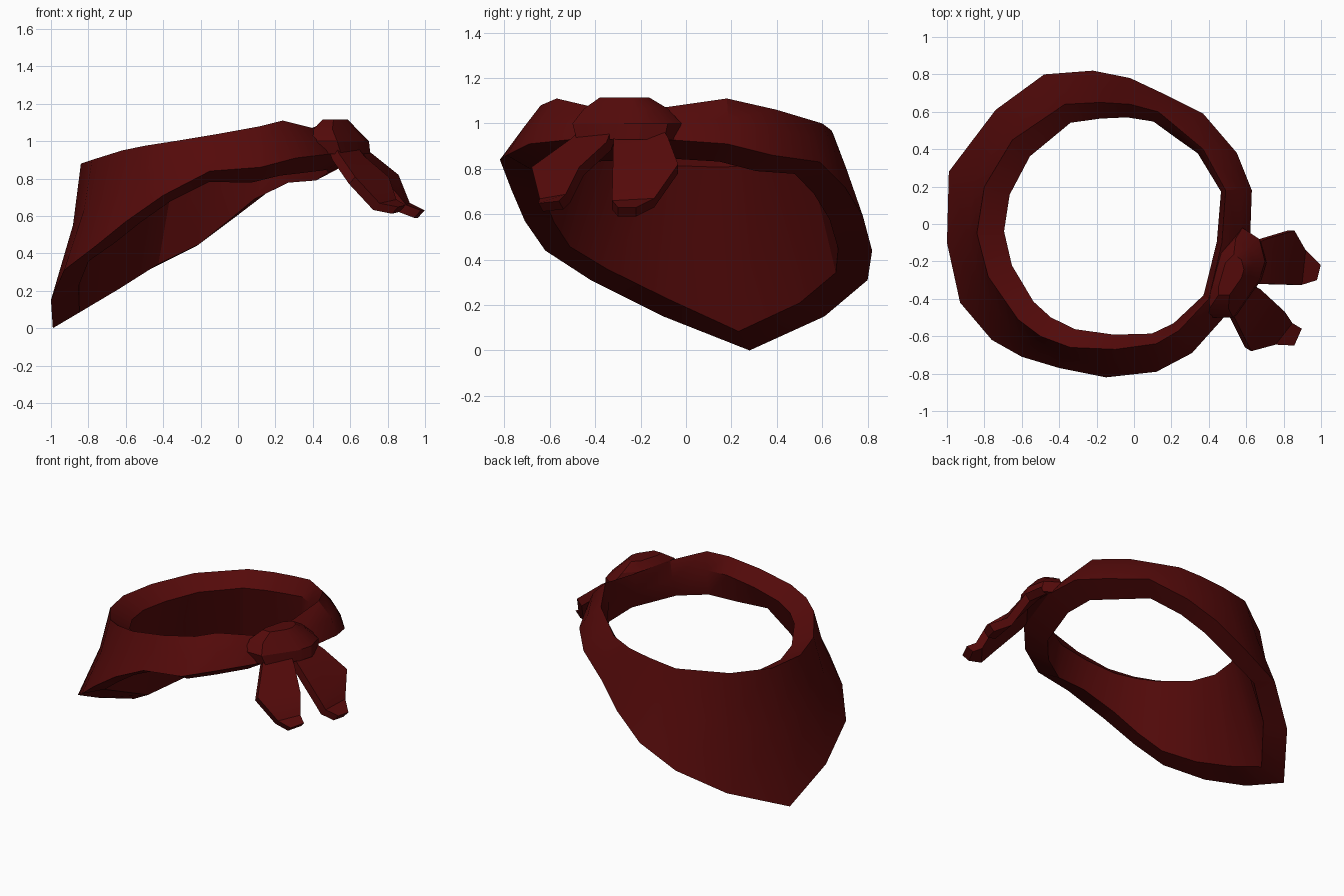
import bpy
import bmesh
import math
from mathutils import Vector

default_cube = bpy.data.objects.get("Cube")
if default_cube:
    bpy.data.objects.remove(default_cube, do_unlink=True)

# One dark red cloth material for every part
cloth = bpy.data.materials.new("dark_red_cloth")
cloth.use_nodes = True
cloth.diffuse_color = (0.088, 0.003, 0.003, 1)
cloth.node_tree.nodes["Principled BSDF"].inputs["Base Color"].default_value = cloth.diffuse_color
cloth.node_tree.nodes["Principled BSDF"].inputs["Roughness"].default_value = 0.9


def finish(name, bm):
    """Turn a bmesh into a named, coloured object with angle-based smoothing."""
    bmesh.ops.recalc_face_normals(bm, faces=bm.faces)
    mesh = bpy.data.meshes.new(name)
    bm.to_mesh(mesh)
    bm.free()
    mesh.materials.append(cloth)
    part = bpy.data.objects.new(name, mesh)
    bpy.context.collection.objects.link(part)
    bpy.ops.object.select_all(action="DESELECT")
    bpy.context.view_layer.objects.active = part
    part.select_set(True)
    bpy.ops.object.shade_smooth_by_angle(angle=math.radians(30))


def loft(bm, rings, closed=False):
    """Join successive rings of points with quads; cap the ends unless closed."""
    rows = [[bm.verts.new(point) for point in ring] for ring in rings]
    for i in range(len(rows) if closed else len(rows) - 1):
        lower, upper = rows[i], rows[(i + 1) % len(rows)]
        size = len(lower)
        for j in range(size):
            k = (j + 1) % size
            bm.faces.new((lower[j], lower[k], upper[k], upper[j]))
    if not closed:
        bm.faces.new(rows[0])
        bm.faces.new(rows[-1])


# Neck scarf: outer hem and top ridge, from the knot round the back to the front
hem = [
    (.63, .18, .91), (.55, .38, .86), (.37, .59, .83), (.15, .70, .72),
    (-.02, .78, .59), (-.22, .82, .44), (-.48, .80, .31), (-.74, .61, .15),
    (-.99, .28, 0), (-1, -.1, .15), (-.93, -.42, .31), (-.76, -.62, .44),
    (-.60, -.71, .57), (-.40, -.77, .71), (-.15, -.82, .84), (.12, -.79, .86),
    (.31, -.69, .91), (.48, -.5, .93), (.62, -.1, .93)]
ridge = [
    (.49, .18, 1.11), (.37, .40, 1.06), (.25, .50, 1.03), (.13, .60, 1),
    (-.02, .64, .97), (-.18, .65, .95), (-.37, .64, .925), (-.65, .45, .895),
    (-.80, .2, .875), (-.84, -.05, .88), (-.78, -.28, .9), (-.62, -.51, .95),
    (-.5, -.6, .975), (-.34, -.66, 1), (-.1, -.67, 1.04), (.12, -.64, 1.08),
    (.24, -.57, 1.11), (.40, -.40, 1.07), (.47, -.1, 1.07)]
centre = Vector((-.17, 0, 0))


def inward(point, distance, rise):
    """Move a point towards the neck axis and change its height."""
    flat = Vector((point.x, point.y, 0)) - centre
    return point - flat.normalized() * distance + Vector((0, 0, rise))


sections = []
for hem_point, ridge_point in zip(hem, ridge):
    low, top = Vector(hem_point), Vector(ridge_point)
    waist = inward(low.lerp(top, .55), -.005 - .035 * low.x, 0)
    inner_top = inward(top, .07 - .09 * top.x, -.1 - .04 * top.x)
    front_drop = .07 * min(low.y, 0)
    inner_hem = inward(low, .15, front_drop - .015 - .1 * low.x)
    sections.append([low, waist, top, inner_top, inner_hem])
scarf = bmesh.new()
loft(scarf, sections, closed=True)
finish("neck_scarf", scarf)

# Knot: a squat faceted lump with a wide belt
belt = [(.40, -.5), (.53, -.5), (.67, -.3), (.70, -.2),
        (.67, -.08), (.58, -.02), (.48, -.12), (.40, -.4)]
middle = Vector((.55, -.28))


def knot_ring(scale, height, shift):
    points = [middle + (Vector(p) - middle) * scale for p in belt]
    return [(p.x + shift, p.y, height) for p in points]


knot = bmesh.new()
loft(knot, [knot_ring(.92, .93, .02), knot_ring(1, 1, 0),
            knot_ring(.77, 1.065, -.03), knot_ring(.45, 1.115, -.03)])
finish("knot", knot)

# Tails: flared strips, given as pairs of edge points and a half-thickness offset
tails = {
    "back_tail": ((.018, 0, .02), [
        [(.60, -.12, .98), (.60, -.31, .98)],
        [(.69, -.08, .92), (.66, -.32, .9)],
        [(.84, -.035, .80), (.84, -.325, .69)],
        [(.90, -.14, .65), (.88, -.325, .64)],
        [(.98, -.22, .61), (.96, -.30, .61)]]),
    "front_tail": ((.017, -.01, .018), [
        [(.60, -.31, .98), (.50, -.44, .98)],
        [(.66, -.34, .90), (.52, -.49, .92)],
        [(.79, -.46, .79), (.61, -.67, .79)],
        [(.83, -.52, .67), (.74, -.635, .65)],
        [(.88, -.55, .64), (.84, -.64, .63)]])}
for name, (offset, pairs) in tails.items():
    half = Vector(offset)
    tail = bmesh.new()
    rings = []
    for first, second in pairs:
        a, b = Vector(first), Vector(second)
        rings.append([a + half, b + half, b - half, a - half])
    loft(tail, rings)
    finish(name, tail)
